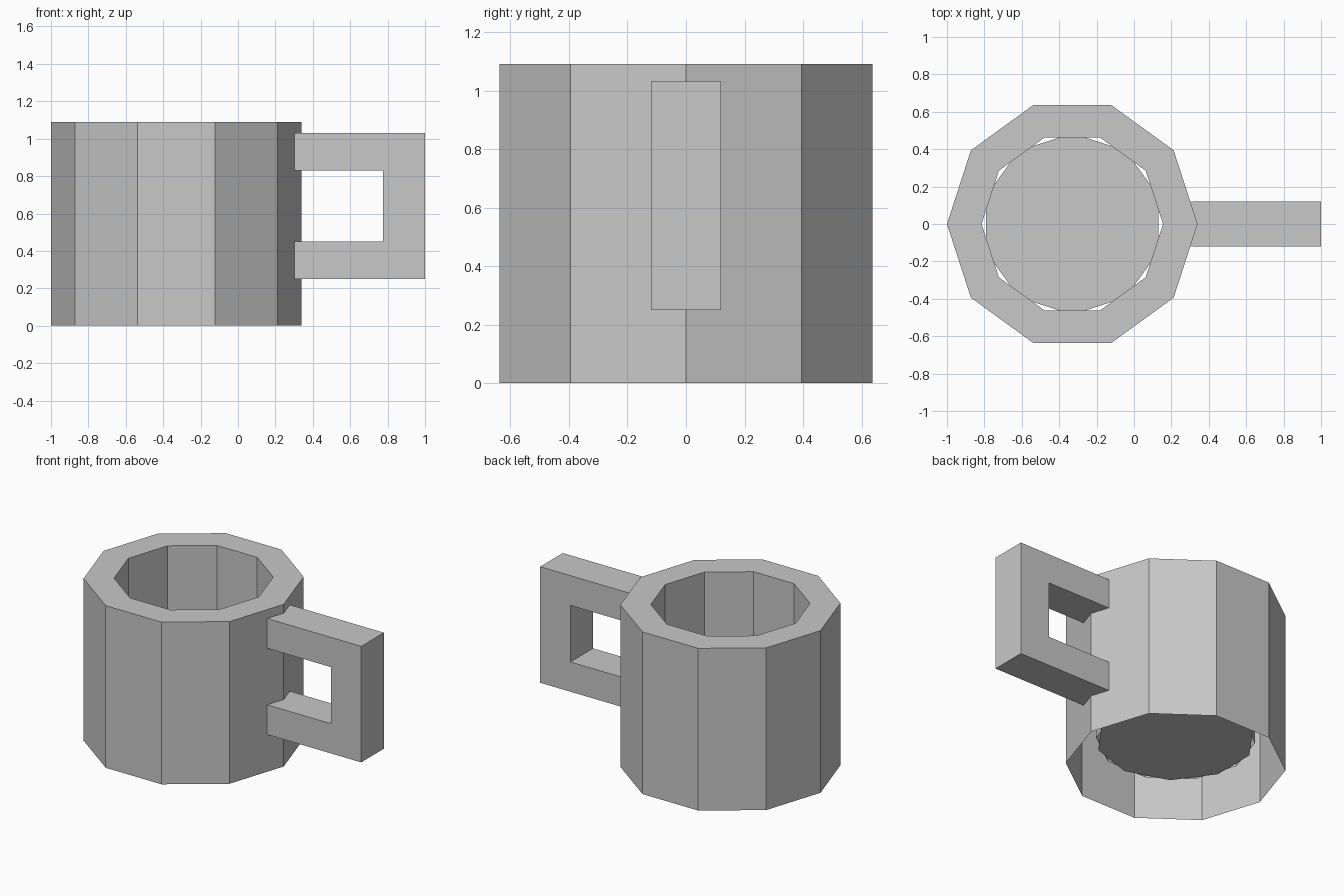
import bpy, bmesh, math

if "Cube" in bpy.data.objects:
    bpy.data.objects.remove(bpy.data.objects["Cube"])

SIDES = 10
CX = -0.33            # mug axis
R_OUT, R_IN = 0.67, 0.485
HEIGHT, FLOOR_Z = 1.09, 0.185

grey = bpy.data.materials.new("light_grey")
grey.diffuse_color = (0.58, 0.58, 0.58, 1)
grey.use_nodes = True
grey.node_tree.nodes["Principled BSDF"].inputs["Base Color"].default_value = grey.diffuse_color


def ring(bm, radius, z, turn=0.0):
    return [bm.verts.new((CX + radius * math.cos(turn + 2 * math.pi * i / SIDES),
                          radius * math.sin(turn + 2 * math.pi * i / SIDES), z))
            for i in range(SIDES)]


def bridge(bm, a, b):
    n = len(a)
    for i in range(n):
        j = (i + 1) % n
        bm.faces.new((a[i], a[j], b[j], b[i]))


def finish(bm, name):
    mesh = bpy.data.meshes.new(name)
    bm.to_mesh(mesh)
    bm.free()
    mesh.materials.append(grey)
    obj = bpy.data.objects.new(name, mesh)
    bpy.context.collection.objects.link(obj)
    return obj


# Mug wall: outer shell, rim and inner wall, open underneath
bm = bmesh.new()
loops = [ring(bm, R_OUT, 0), ring(bm, R_OUT, HEIGHT),
         ring(bm, R_IN, HEIGHT), ring(bm, R_IN, FLOOR_Z)]
for lower, upper in zip(loops, loops[1:]):
    bridge(bm, lower, upper)
finish(bm, "mug_wall")

# Raised floor: a decagon turned half a side against the wall
bm = bmesh.new()
bm.faces.new(ring(bm, R_IN, FLOOR_Z, math.pi / SIDES))
finish(bm, "mug_floor")

# Handle: square C profile extruded across y, its ends sunk into the wall
profile = [(0.27, 0.25), (1.0, 0.25), (1.0, 1.03), (0.27, 1.03),
           (0.27, 0.83), (0.775, 0.83), (0.775, 0.45), (0.27, 0.45)]
bm = bmesh.new()
front = [bm.verts.new((x, -0.12, z)) for x, z in profile]
back = [bm.verts.new((x, 0.12, z)) for x, z in profile]
bm.faces.new(front)
bm.faces.new(back[::-1])
bridge(bm, front, back)
bmesh.ops.recalc_face_normals(bm, faces=bm.faces)
finish(bm, "handle")
